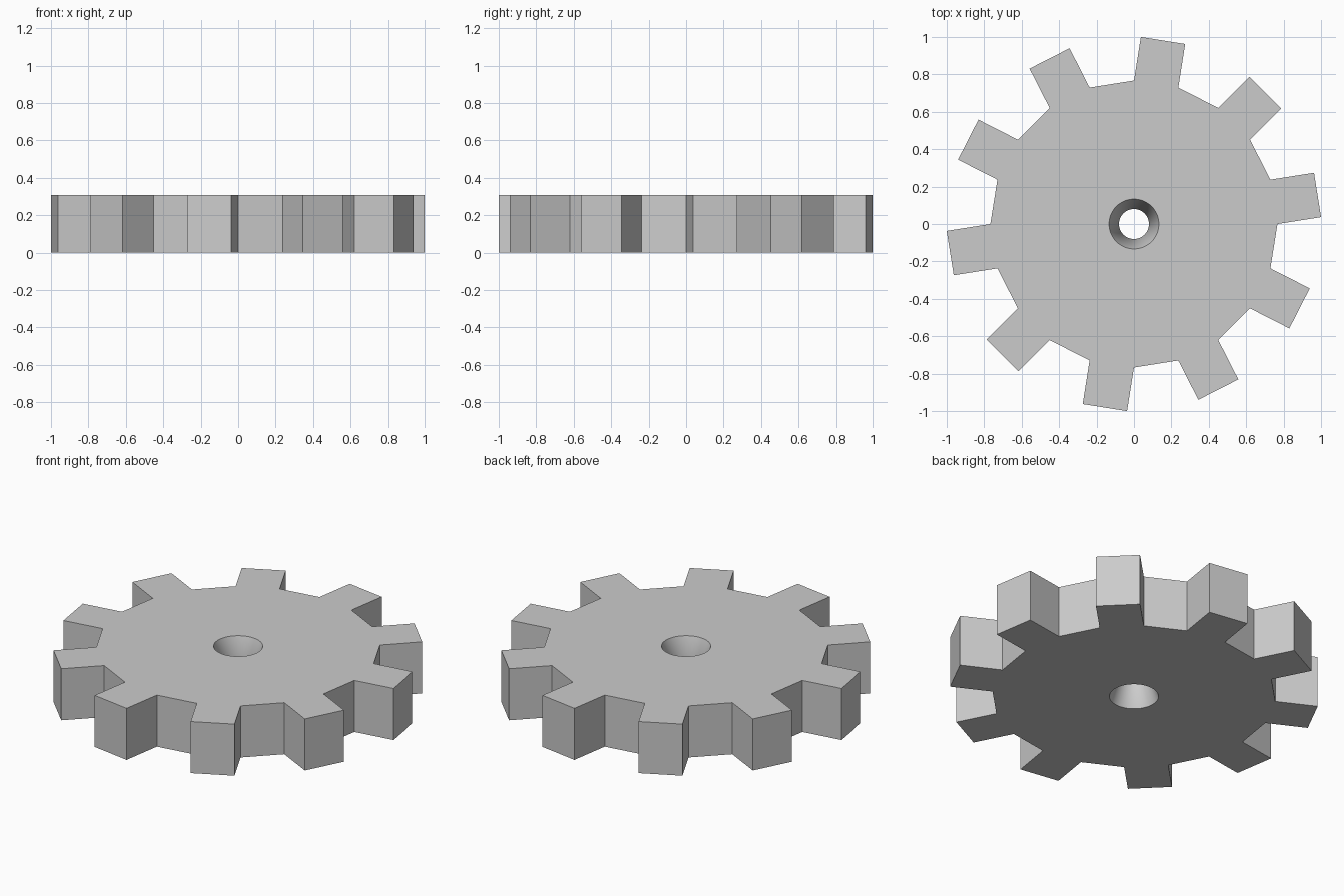
import bpy, bmesh
from math import cos, sin, radians, pi

if "Cube" in bpy.data.objects:
    bpy.data.objects.remove(bpy.data.objects["Cube"])

TEETH, ROOT_R, TOOTH_LEN, HEIGHT = 10, 0.767, 0.236, 0.308
RIM_R, WAIST_R, HOLE_SIDES = 0.133, 0.08, 64


def polar(r, a):
    return r * cos(a), r * sin(a)


# Gear outline: a 20-gon with every second side pushed straight out as a tooth
outline = []
for i in range(TEETH):
    a = radians(36 * i)
    b = a + radians(18)
    p, q = polar(ROOT_R, a), polar(ROOT_R, b)
    dx, dy = polar(TOOTH_LEN, (a + b) / 2)
    outline += [p, (p[0] + dx, p[1] + dy), (q[0] + dx, q[1] + dy), q]

bm = bmesh.new()


def ring(points, z):
    return [bm.verts.new((x, y, z)) for x, y in points]


def wall(low, high):
    n = len(low)
    for i in range(n):
        j = (i + 1) % n
        bm.faces.new((low[i], low[j], high[j], high[i]))


def circle(r):
    return [polar(r, 2 * pi * i / HOLE_SIDES) for i in range(HOLE_SIDES)]


def loop_edges(loop):
    return [bm.edges.get((v, loop[i - 1])) for i, v in enumerate(loop)]


# Toothed outer wall
outer_low, outer_high = ring(outline, 0), ring(outline, HEIGHT)
wall(outer_low, outer_high)

# Axle hole, flared towards both faces
hole_low = ring(circle(RIM_R), 0)
waist = ring(circle(WAIST_R), HEIGHT / 2)
hole_high = ring(circle(RIM_R), HEIGHT)
wall(hole_low, waist)
wall(waist, hole_high)

# Flat top and bottom around the hole
for outer, inner, nz in ((outer_low, hole_low, -1), (outer_high, hole_high, 1)):
    bmesh.ops.triangle_fill(bm, use_beauty=True, normal=(0, 0, nz),
                            edges=loop_edges(outer) + loop_edges(inner))
bmesh.ops.recalc_face_normals(bm, faces=bm.faces[:])

mesh = bpy.data.meshes.new("gear_wheel")
bm.to_mesh(mesh)
bm.free()
gear = bpy.data.objects.new("gear_wheel", mesh)
bpy.context.collection.objects.link(gear)
bpy.context.view_layer.objects.active = gear
gear.select_set(True)
bpy.ops.object.shade_smooth_by_angle(angle=radians(40))
